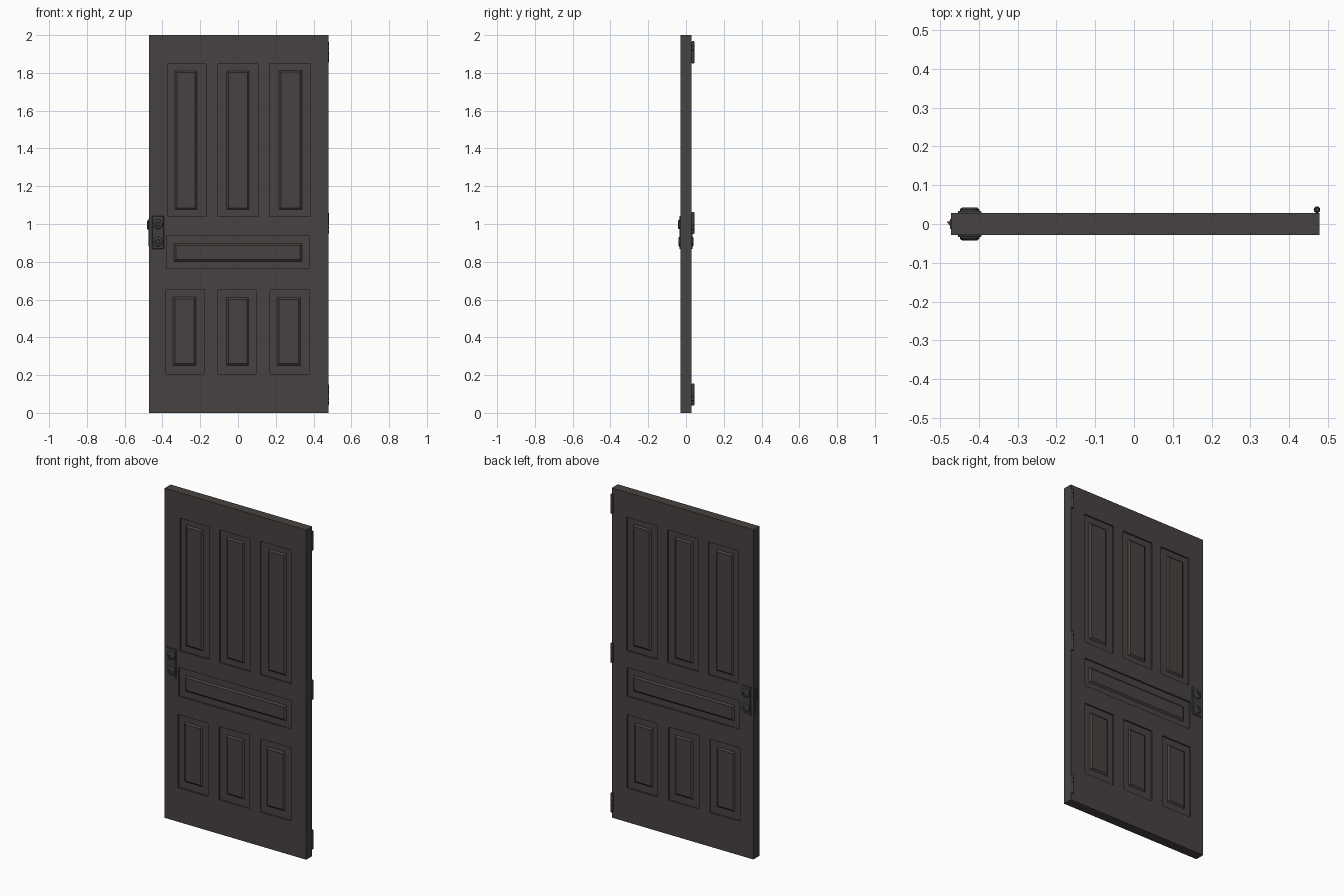
import bpy, bmesh, math
from mathutils import Matrix, Vector

if "Cube" in bpy.data.objects:
    bpy.data.objects.remove(bpy.data.objects["Cube"])


def material(name, col):
    m = bpy.data.materials.new(name)
    m.diffuse_color = (*col, 1)
    m.use_nodes = True
    m.node_tree.nodes["Principled BSDF"].inputs["Base Color"].default_value = m.diffuse_color
    return m


WOOD = material("dark_brown_paint", (0.062, 0.055, 0.052))
METAL = material("dark_metal", (0.05, 0.048, 0.047))
T = 0.029          # half thickness of the slab
DEPTH = 0.009      # recess depth


def finish(name, bm, mat, smooth=False):
    bmesh.ops.recalc_face_normals(bm, faces=bm.faces)
    me = bpy.data.meshes.new(name)
    bm.to_mesh(me)
    bm.free()
    me.materials.append(mat)
    ob = bpy.data.objects.new(name, me)
    bpy.context.collection.objects.link(ob)
    bpy.context.view_layer.objects.active = ob
    for o in bpy.context.selected_objects:
        o.select_set(False)
    ob.select_set(True)
    if smooth:
        bpy.ops.object.shade_smooth_by_angle(angle=math.radians(35))
    return ob


def frustum(bm, x0, x1, z0, z1, ya, yb, inset=0.0):
    """Box from depth ya to yb, narrowed by inset at yb."""
    def ring(y, i):
        return [bm.verts.new(p) for p in ((x0 + i, y, z0 + i), (x1 - i, y, z0 + i),
                                          (x1 - i, y, z1 - i), (x0 + i, y, z1 - i))]
    a, b = ring(ya, 0), ring(yb, inset)
    bm.faces.new(a)
    bm.faces.new(b)
    for i in range(4):
        bm.faces.new((a[i], a[(i + 1) % 4], b[(i + 1) % 4], b[i]))


def lathe(bm, profile, origin, axis, seg=20):
    """Turned part; profile is a list of (radius, distance along axis)."""
    rot = Vector((0, 0, 1)).rotation_difference(Vector(axis)).to_matrix().to_4x4()
    mat = Matrix.Translation(origin) @ rot
    rings = []
    for r, h in profile:
        rings.append([bm.verts.new(mat @ Vector((r * math.cos(2 * math.pi * k / seg),
                                                 r * math.sin(2 * math.pi * k / seg), h)))
                      for k in range(seg)])
    for a, b in zip(rings, rings[1:]):
        for k in range(seg):
            bm.faces.new((a[k], a[(k + 1) % seg], b[(k + 1) % seg], b[k]))
    bm.faces.new(rings[0])
    bm.faces.new(rings[-1])


# recess x0,x1,z0,z1 and raised field x0,x1,z0,z1
PANELS = [
    (-0.37, -0.17, 1.04, 1.846, -0.335, -0.217, 1.075, 1.812),
    (-0.105, 0.105, 1.04, 1.846, -0.062, 0.06, 1.075, 1.812),
    (0.17, 0.38, 1.04, 1.85, 0.217, 0.34, 1.075, 1.815),
    (-0.378, 0.376, 0.764, 0.938, -0.34, 0.34, 0.80, 0.897),
    (-0.382, -0.18, 0.207, 0.652, -0.345, -0.222, 0.25, 0.615),
    (-0.106, 0.096, 0.207, 0.652, -0.062, 0.058, 0.25, 0.612),
    (0.17, 0.377, 0.207, 0.652, 0.206, 0.332, 0.25, 0.612),
]

# door slab with recesses cut on both sides
bm = bmesh.new()
frustum(bm, -0.472, 0.478, 0, 2, -T, T)
door = finish("door_slab", bm, WOOD)
bm = bmesh.new()
for s in (-1, 1):
    for p in PANELS:
        frustum(bm, *p[:4], s * (T - DEPTH), s * (T + 0.05))
cutter = finish("recess_cutter", bm, WOOD)
cutter.hide_render = True
mod = door.modifiers.new("recesses", 'BOOLEAN')
mod.operation = 'DIFFERENCE'
mod.solver = 'EXACT'
mod.object = cutter
bpy.context.view_layer.objects.active = door
bpy.ops.object.modifier_apply(modifier=mod.name)
bpy.data.objects.remove(cutter)

# raised panel fields
bm = bmesh.new()
for s in (-1, 1):
    for p in PANELS:
        frustum(bm, *p[4:], s * (T - DEPTH - 0.001), s * (T - 0.001), 0.011)
finish("raised_panels", bm, WOOD)

# lock plates, knob and cylinder on both faces
for side, s in (("front", -1), ("back", 1)):
    bm = bmesh.new()
    frustum(bm, -0.456, -0.392, 0.866, 1.044, s * (T - 0.002), s * (T + 0.005), 0.003)
    finish("lock_plate_" + side, bm, METAL)
    for name, z, top in (("knob_", 0.998, 0.043), ("lock_cylinder_", 0.906, 0.041)):
        bm = bmesh.new()
        o = top - T
        lathe(bm, [(0.026, 0), (0.025, o * 0.6), (0.021, o * 0.9), (0.016, o), (0.012, o),
                   (0.01, o * 0.8)], (-0.424, s * T, z), (0, s, 0))
        finish(name + side, bm, METAL, True)

# latch edge plate and wedge bolt
bm = bmesh.new()
frustum(bm, -0.475, -0.46, 0.88, 1.03, -0.013, 0.013)
finish("edge_plate", bm, METAL)
bm = bmesh.new()
tri = [(-0.47, -0.011), (-0.483, 0.006), (-0.47, 0.008)]
lo, hi = ([bm.verts.new((x, y, z)) for x, y in tri] for z in (0.972, 1.018))
bm.faces.new(lo)
bm.faces.new(hi)
for i in range(3):
    bm.faces.new((lo[i], lo[(i + 1) % 3], hi[(i + 1) % 3], hi[i]))
finish("latch_bolt", bm, METAL)

# hinge barrels with knuckle grooves
for name, z0 in (("top", 1.85), ("middle", 0.946), ("bottom", 0.038)):
    bm = bmesh.new()
    prof = [(0.005, 0), (0.008, 0.004)]
    for k in range(5):
        a = 0.005 + k * 0.0218
        prof += [(0.0085, a), (0.0085, a + 0.0205), (0.0075, a + 0.021)]
    prof += [(0.005, 0.118)]
    lathe(bm, prof, (0.472, 0.037, z0), (0, 0, 1), 14)
    finish("hinge_" + name, bm, METAL, True)
